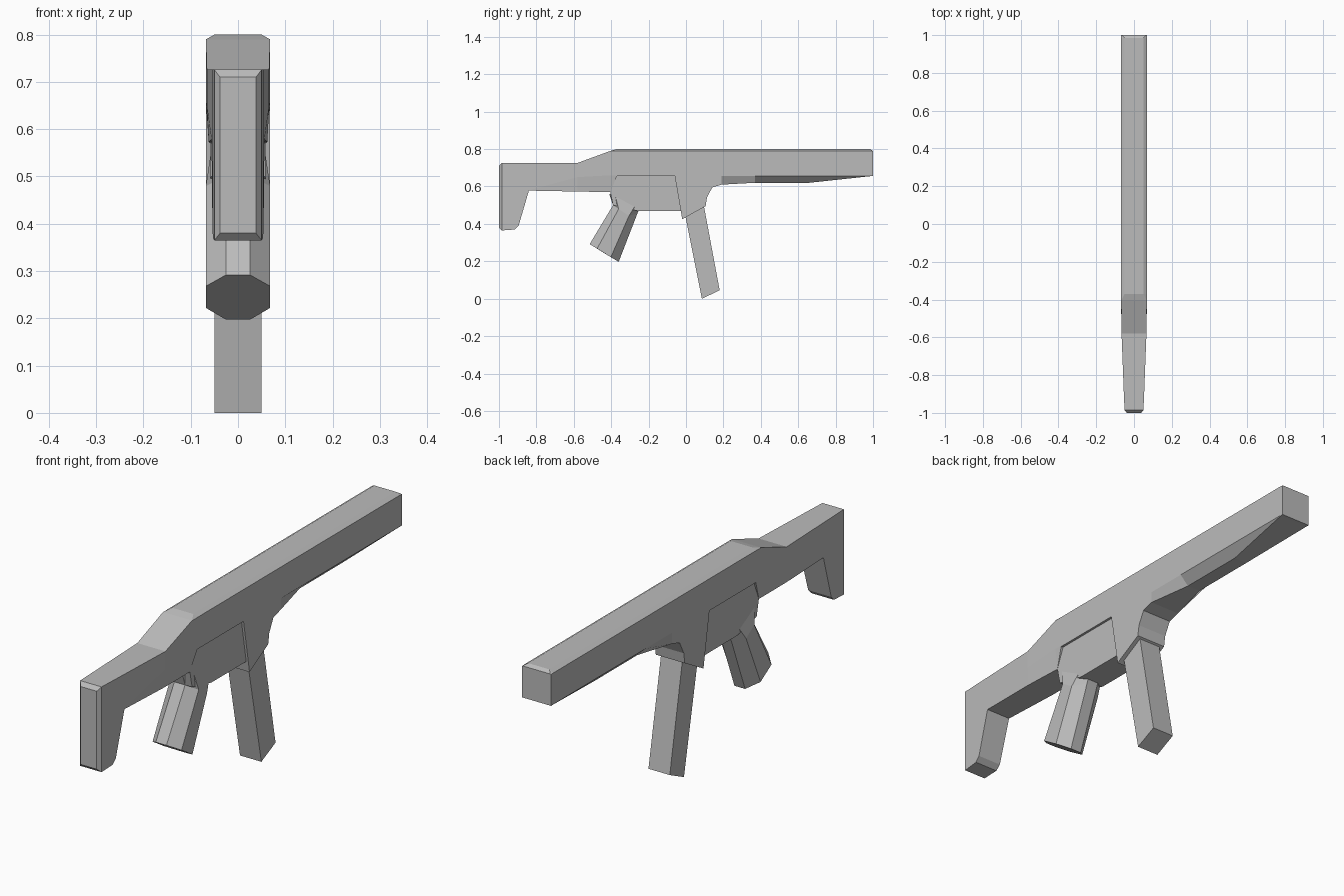
import bpy, bmesh

if "Cube" in bpy.data.objects:
    bpy.data.objects.remove(bpy.data.objects["Cube"], do_unlink=True)

# Single matte grey
grey = bpy.data.materials.new("matte_grey")
grey.use_nodes = True
COLOUR = (0.5, 0.5, 0.5, 1)
grey.diffuse_color = COLOUR
grey.node_tree.nodes["Principled BSDF"].inputs["Base Color"].default_value = COLOUR


def loft(name, rings):
    """Skin a closed solid through rings of equal point count."""
    bm = bmesh.new()
    rows = [[bm.verts.new(p) for p in ring] for ring in rings]
    n = len(rows[0])
    for a, b in zip(rows, rows[1:]):
        for i in range(n):
            j = (i + 1) % n
            bm.faces.new((a[i], a[j], b[j], b[i]))
    bm.faces.new(rows[0])
    bm.faces.new(rows[-1])
    bmesh.ops.remove_doubles(bm, verts=bm.verts, dist=0.0005)
    bmesh.ops.recalc_face_normals(bm, faces=bm.faces)
    mesh = bpy.data.meshes.new(name)
    bm.to_mesh(mesh)
    bm.free()
    mesh.materials.append(grey)
    obj = bpy.data.objects.new(name, mesh)
    bpy.context.collection.objects.link(obj)
    return obj


def plate(name, profile, half):
    """Extrude a side profile (y, z) across the width."""
    return loft(name, [[(x, y, z) for y, z in profile] for x in (-half, half)])


def mirrored(half_ring):
    """Close a half ring of points by mirroring it across x."""
    return half_ring + [(-x, y, z) for x, y, z in reversed(half_ring)]


def body_ring(y, top, top_w, shoulder, w, low, bottom, bottom_w):
    return mirrored([(top_w, y, top), (w, y, shoulder),
                     (w, y, low), (bottom_w, y, bottom)])


W = 0.068
# Stock: y, top z, bottom z, half width
stock = [(-1, 0.71, 0.38, 0.038), (-0.985, 0.726, 0.365, 0.05),
         (-0.915, 0.726, 0.37, 0.053), (-0.895, 0.726, 0.39, 0.054),
         (-0.84, 0.726, 0.578, 0.056)]
rings = [body_ring(y, t, w, t - 0.001, w, b + 0.001, b, w) for y, t, b, w in stock]
rings += [body_ring(-0.58, 0.726, 0.066, 0.725, 0.066, 0.65, 0.573, 0.062),
          body_ring(-0.405, 0.79, W, 0.789, W, 0.66, 0.57, 0.058)]

# Receiver, magazine well and barrel shroud: y, bottom z, bottom half width
lower = [(-0.37, 0.655, W), (-0.06, 0.655, W), (-0.02, 0.425, W), (0.105, 0.495, W),
         (0.112, 0.54, W), (0.14, 0.595, W), (0.19, 0.61, W), (0.37, 0.62, 0.03),
         (0.66, 0.62, 0.03), (0.985, 0.655, 0.066)]
rings += [body_ring(y, 0.8, 0.05, 0.79, W, 0.657, b, bw) for y, b, bw in lower]
rings.append(body_ring(1, 0.79, 0.064, 0.789, W, 0.657, 0.656, W))
loft("body", rings)

# Narrower trigger housing set into the body
plate("trigger_housing", [(-0.37, 0.66), (-0.05, 0.66), (-0.01, 0.47),
                          (-0.26, 0.47), (-0.39, 0.5), (-0.405, 0.57)], 0.058)

# Straight magazine
plate("magazine", [(-0.005, 0.45), (0.085, 0), (0.18, 0.045), (0.095, 0.5)], 0.05)

# Octagonal grip with a collar that narrows into the housing
grip = [
    [(0.025, -0.515, 0.292), (W, -0.475, 0.268), (W, -0.402, 0.222), (0.025, -0.36, 0.197)],
    [(0.025, -0.39, 0.5), (W, -0.36, 0.48), (W, -0.305, 0.443), (0.025, -0.26, 0.455)],
    [(0.025, -0.41, 0.56), (0.056, -0.38, 0.56), (0.056, -0.27, 0.5), (0.025, -0.25, 0.48)],
]
loft("grip", [mirrored(half) for half in grip])
